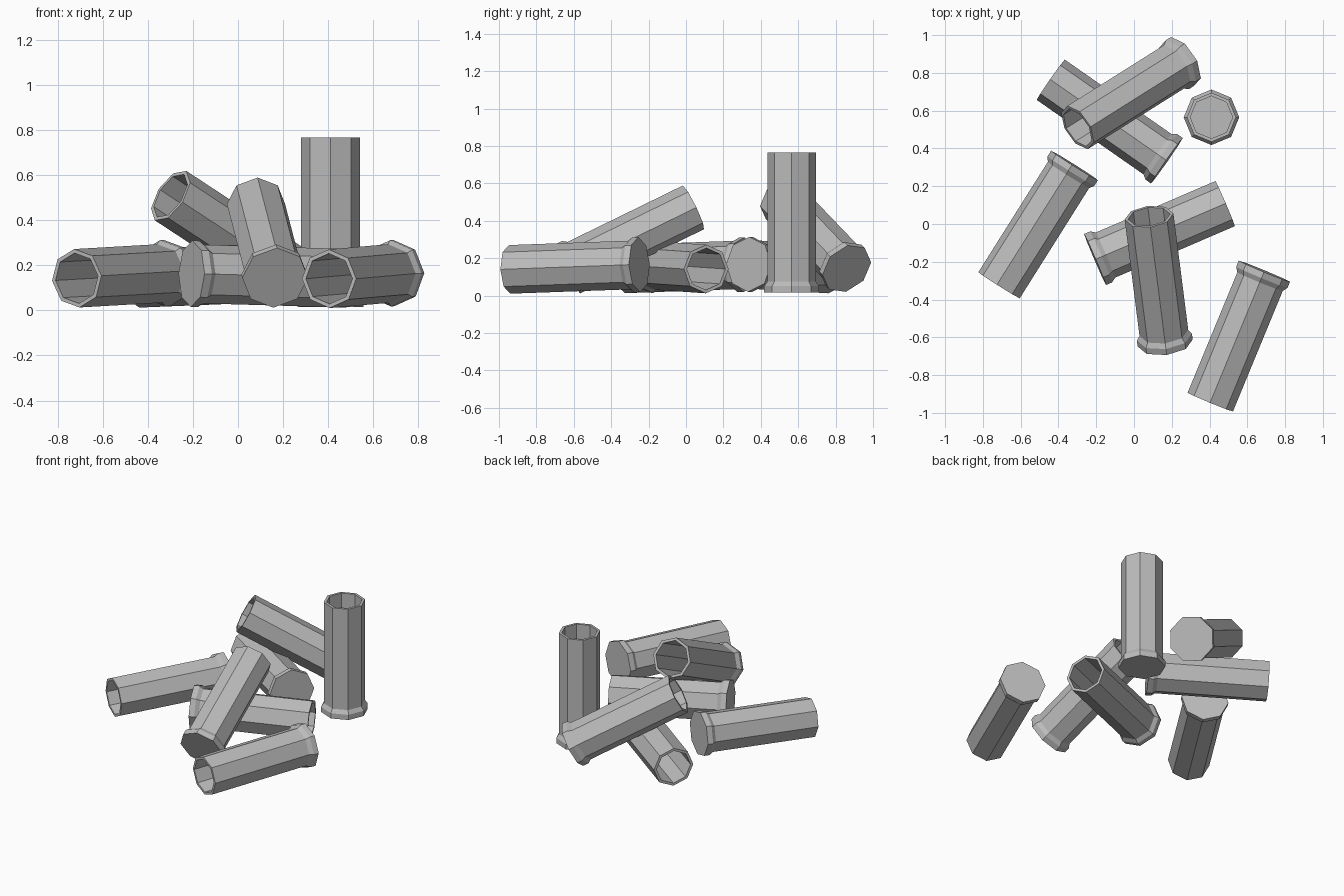
import bpy, bmesh, math
from mathutils import Matrix, Vector

cube = bpy.data.objects.get("Cube")
if cube:
    bpy.data.objects.remove(cube)

metal = bpy.data.materials.new("grey metal")
metal.use_nodes = True
GREY = (0.5, 0.5, 0.5, 1)
metal.diffuse_color = GREY
metal.node_tree.nodes["Principled BSDF"].inputs["Base Color"].default_value = GREY

SIDES = 8
# Outline of one hollow casing: rim, taper, tube wall, mouth, inner wall, floor
PROFILE = [(0.147, 0), (0.147, 0.035), (0.13, 0.06), (0.13, 0.75),
           (0.112, 0.75), (0.112, 0.04)]


def casing_mesh():
    bm = bmesh.new()
    rings = []
    for radius, height in PROFILE:
        ring = []
        for i in range(SIDES):
            a = math.tau * i / SIDES
            ring.append(bm.verts.new((radius * math.cos(a), radius * math.sin(a), height)))
        rings.append(ring)
    for low, high in zip(rings, rings[1:]):
        for i in range(SIDES):
            j = (i + 1) % SIDES
            bm.faces.new((low[i], low[j], high[j], high[i]))
    bm.faces.new(rings[0][::-1])   # closed base
    bm.faces.new(rings[-1])        # inner floor
    bmesh.ops.recalc_face_normals(bm, faces=bm.faces)
    mesh = bpy.data.meshes.new("casing")
    bm.to_mesh(mesh)
    bm.free()
    mesh.materials.append(metal)
    return mesh


def place(name, mesh, base, mouth, roll=0):
    base = Vector(base)
    axis = (Vector(mouth) - base).normalized()
    up = Vector((0, 0, 1)) if abs(axis.z) < 0.99 else Vector((1, 0, 0))
    x = (up - axis * up.dot(axis)).normalized()
    y = axis.cross(x)
    turn = Matrix((x, y, axis)).transposed().to_4x4()
    obj = bpy.data.objects.new(name, mesh)
    obj.matrix_world = (Matrix.Translation(base) @ turn
                        @ Matrix.Rotation(math.radians(roll), 4, "Z"))
    bpy.context.collection.objects.link(obj)


# Scattered casings: base centre, mouth centre, roll in degrees
mesh = casing_mesh()
place("standing_casing", mesh, (0.41, 0.565, 0.015), (0.41, 0.565, 0.765))
place("left_lying_casing", mesh, (0.69, -0.25, 0.165), (0.405, -0.94, 0.14))
place("right_lying_casing", mesh, (-0.315, 0.31, 0.165), (-0.715, -0.325, 0.142), 5)
place("middle_lying_casing", mesh, (-0.206, -0.188, 0.162), (0.478, 0.106, 0.142))
place("front_leaning_casing", mesh, (0.165, -0.63, 0.144), (0.08, 0.037, 0.47))
place("back_lying_casing", mesh, (0.174, 0.335, 0.167), (-0.44, 0.763, 0.142))
place("back_leaning_casing", mesh, (0.256, 0.86, 0.144), (-0.30, 0.51, 0.509), -15)
